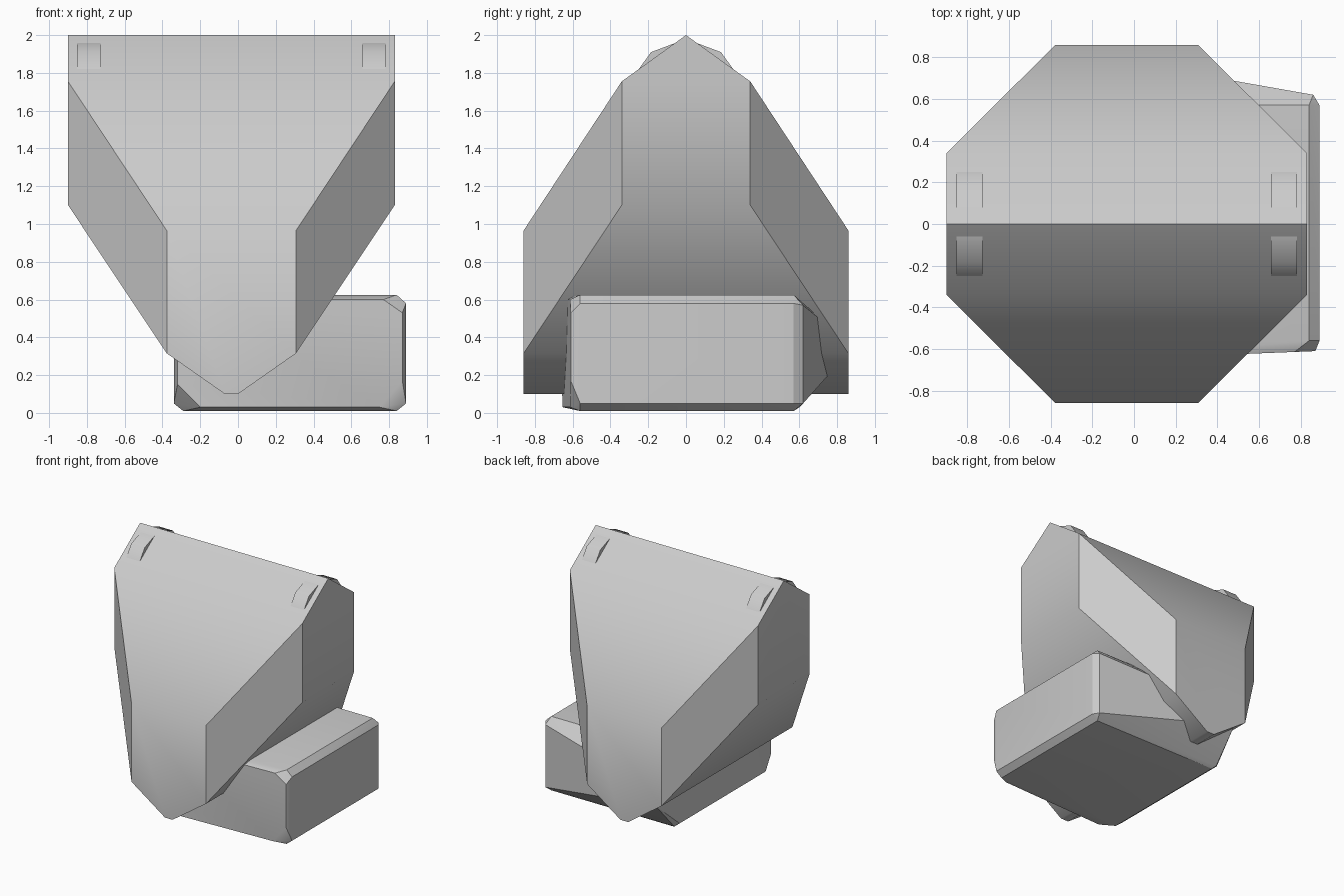
import bpy, bmesh, math

if "Cube" in bpy.data.objects:
    bpy.data.objects.remove(bpy.data.objects["Cube"])

GREY = (0.6, 0.6, 0.6, 1)
grey = bpy.data.materials.new("plain grey")
grey.use_nodes = True
grey.diffuse_color = GREY
grey.node_tree.nodes["Principled BSDF"].inputs["Base Color"].default_value = GREY


def finish(name, bm, angle):
    bmesh.ops.recalc_face_normals(bm, faces=bm.faces)
    mesh = bpy.data.meshes.new(name)
    bm.to_mesh(mesh)
    bm.free()
    mesh.materials.append(grey)
    obj = bpy.data.objects.new(name, mesh)
    bpy.context.collection.objects.link(obj)
    bpy.ops.object.select_all(action='DESELECT')
    obj.select_set(True)
    bpy.context.view_layer.objects.active = obj
    bpy.ops.object.shade_smooth_by_angle(angle=math.radians(angle))
    return obj


def hull(name, points, angle):
    bm = bmesh.new()
    for p in points:
        bm.verts.new(p)
    bmesh.ops.convex_hull(bm, input=bm.verts)
    bmesh.ops.dissolve_limit(bm, angle_limit=0.01, verts=bm.verts, edges=bm.edges)
    return finish(name, bm, angle)


# Main body: ridge across the top, narrow keel running front to back, octagonal plan
CX = -0.035
points = []
for s in (-1, 1):
    points += [(CX + s * 0.865, 0, 2), (CX + s * 0.035, -0.86, 0.1), (CX + s * 0.035, 0.86, 0.1)]
    for t in (-1, 1):
        points += [(CX + s * 0.865, t * 0.34, z) for z in (1.1, 1.755)]
        points += [(CX + s * 0.342, t * 0.86, z) for z in (0.315, 0.965)]
hull("main_body", points, 40)

# Lower block: chamfered box whose rear face swells towards the hidden end
points = []
for y in (-0.56, 0.57):
    for z in (0.05, 0.58):
        points.append((0.89, y, z))
        points.append((-0.34, y, z))
    for x in (-0.29, 0.84):
        points += [(x, y, 0.01), (x, y, 0.625)]
for x, z in ((0.87, 0.17), (0.75, 0.03), (0.87, 0.53), (0.77, 0.6),
             (-0.32, 0.15), (-0.2, 0.03), (-0.32, 0.53), (-0.2, 0.6)):
    points.append((x, -0.61 - 0.04 * (0.87 - x), z))
points += [(0.86, 0.62, 0.05), (0.86, 0.62, 0.57),
           (-0.3, 0.825, 0.28), (-0.3, 0.825, 0.4), (-0.31, 0.6, 0.03)]
hull("lower_block", points, 30)

# Four shallow raised pads near the ends of the ridge
for side, x in (("right", -0.79), ("left", 0.72)):
    for end, s in (("front", -1), ("back", 1)):
        bm = bmesh.new()
        profile = ((0.06, 1.957), (0.185, 1.91), (0.25, 1.82), (0.14, 1.86))
        face = bm.faces.new([bm.verts.new((x - 0.062, s * y, z)) for y, z in profile])
        ext = bmesh.ops.extrude_face_region(bm, geom=[face])["geom"]
        bmesh.ops.translate(bm, vec=(0.124, 0, 0),
                            verts=[v for v in ext if isinstance(v, bmesh.types.BMVert)])
        finish(f"{end}_{side}_pad", bm, 40)
